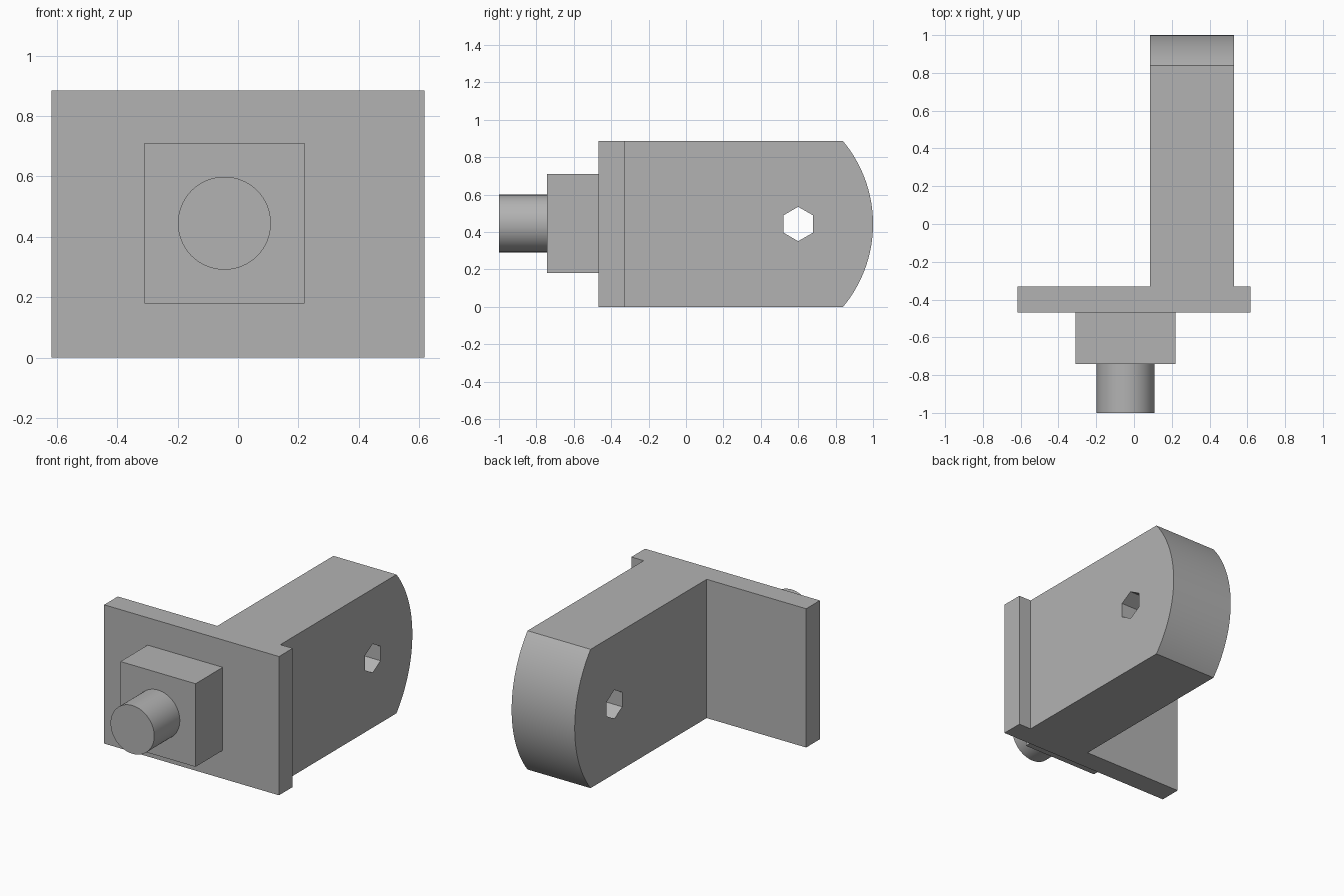
import bpy
import bmesh
from math import sin, cos, pi, radians
from mathutils import Vector

cube = bpy.data.objects.get("Cube")
if cube:
    bpy.data.objects.remove(cube, do_unlink=True)

GREY = (0.45, 0.45, 0.45, 1)
grey = bpy.data.materials.new("plain grey")
grey.use_nodes = True
grey.diffuse_color = GREY
grey.node_tree.nodes["Principled BSDF"].inputs["Base Color"].default_value = GREY

HEIGHT = 0.885
MID_Z = HEIGHT / 2


def prism(name, outline, offset):
    """Extrude a closed 3D outline along an offset vector."""
    bm = bmesh.new()
    face = bm.faces.new([bm.verts.new(p) for p in outline])
    moved = bmesh.ops.extrude_face_region(bm, geom=[face], use_keep_orig=True)["geom"]
    verts = [v for v in moved if isinstance(v, bmesh.types.BMVert)]
    bmesh.ops.translate(bm, verts=verts, vec=Vector(offset))
    bmesh.ops.recalc_face_normals(bm, faces=bm.faces)
    mesh = bpy.data.meshes.new(name)
    bm.to_mesh(mesh)
    bm.free()
    mesh.materials.append(grey)
    obj = bpy.data.objects.new(name, mesh)
    bpy.context.collection.objects.link(obj)
    return obj


def activate(obj):
    bpy.ops.object.select_all(action="DESELECT")
    obj.select_set(True)
    bpy.context.view_layer.objects.active = obj


def smooth(obj):
    activate(obj)
    bpy.ops.object.shade_smooth_by_angle(angle=radians(30))


def cut(obj, tool, operation):
    """Apply a boolean, then drop the cutter."""
    mod = obj.modifiers.new("cut", "BOOLEAN")
    mod.operation = operation
    mod.solver = "EXACT"
    mod.object = tool
    tool.hide_render = True
    activate(obj)
    bpy.ops.object.modifier_apply(modifier=mod.name)
    bpy.data.objects.remove(tool, do_unlink=True)


# Flange plate and arm as one T-shaped body
plan = [(-0.617, -0.468), (0.617, -0.468), (0.617, -0.33), (0.53, -0.33),
        (0.53, 1.1), (0.085, 1.1), (0.085, -0.33), (-0.617, -0.33)]
body = prism("flange_and_arm", [(x, y, 0) for x, y in plan], (0, 0, HEIGHT))

# Rounded end of the arm
R = 0.692
STEPS = 96
side = [(-1, -R), *[(1 - R + R * cos(a), R * sin(a))
                    for a in (-pi / 2 + pi * i / STEPS for i in range(STEPS + 1))], (-1, R)]
rounding = prism("rounding_cutter", [(-1, y, MID_Z + z) for y, z in side], (2, 0, 0))
cut(body, rounding, "INTERSECT")

# Hexagonal hole through the arm
hexagon = [(-1, 0.6 + 0.092 * sin(i * pi / 3), MID_Z + 0.092 * cos(i * pi / 3)) for i in range(6)]
cut(body, prism("hole_cutter", hexagon, (2, 0, 0)), "DIFFERENCE")
smooth(body)

# Square block on the front of the flange
CX, CZ, HALF = -0.045, 0.445, 0.265
corners = [(-1, -1), (1, -1), (1, 1), (-1, 1)]
prism("front_block", [(CX + HALF * x, -0.742, CZ + HALF * z) for x, z in corners], (0, 0.274, 0))

# Round pin on the block
circle = [(CX + 0.154 * cos(2 * pi * i / 64), -1, CZ + 0.154 * sin(2 * pi * i / 64)) for i in range(64)]
smooth(prism("round_pin", circle, (0, 0.258, 0)))
